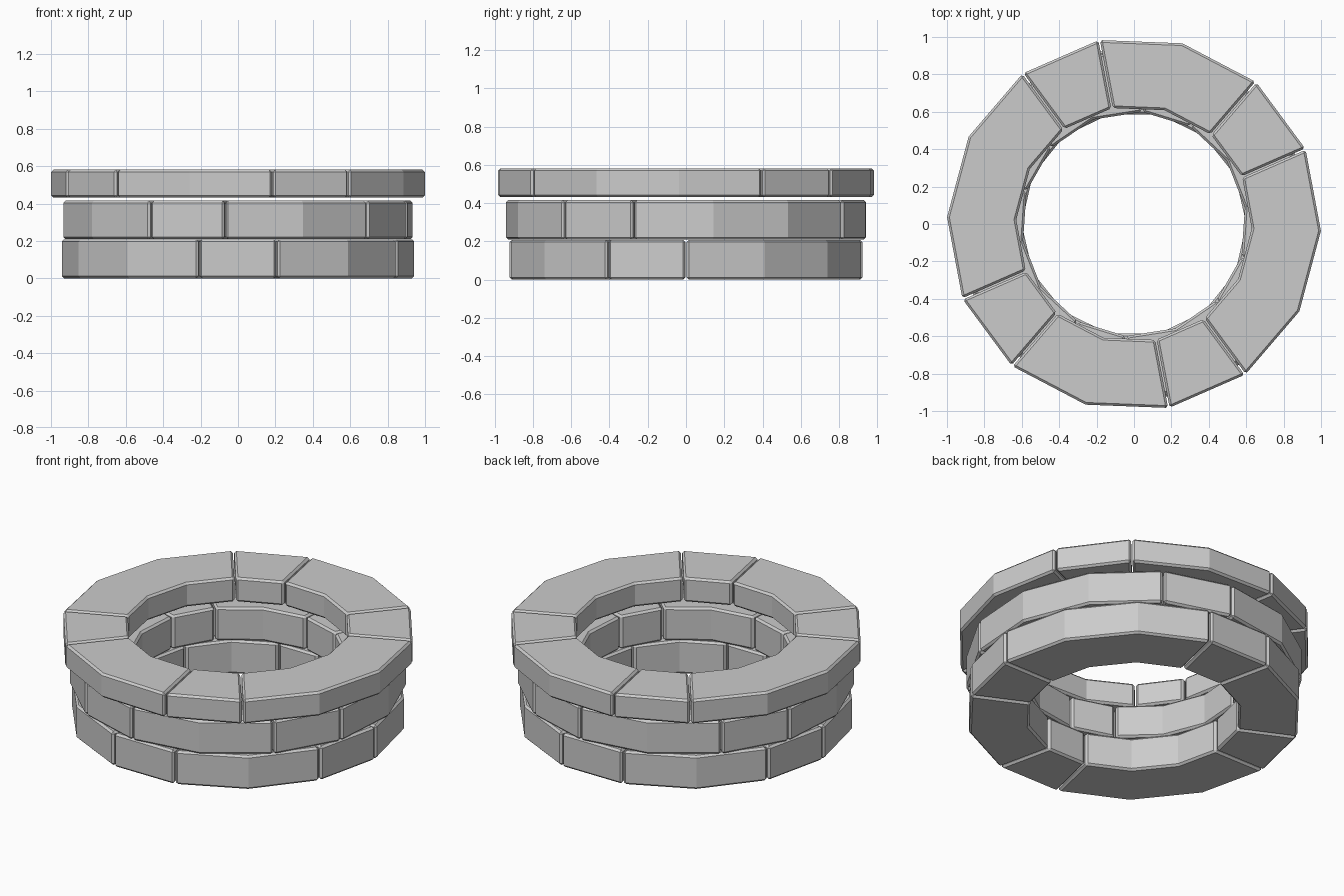
import bpy, bmesh
from math import cos, sin, radians, tau

if "Cube" in bpy.data.objects:
    bpy.data.objects.remove(bpy.data.objects["Cube"])

STEP = tau / 14          # every course is a 14-sided ring
PATTERN = [1, 2, 1, 3, 1, 2, 1, 3]   # sides covered by each stone
GAP = 0.004              # half of the joint between stones


def stone(name, start, sides, r_in, r_out, z0, z1):
    """One faceted stone spanning a number of ring sides, with chamfered edges."""
    bm = bmesh.new()
    rings = []
    for i in range(sides + 1):
        a = start + i * STEP
        # end sections are pulled back along the tangent to open the joint
        s = GAP if i == 0 else -GAP if i == sides else 0
        dx, dy = -sin(a) * s, cos(a) * s
        rings.append([bm.verts.new((r * cos(a) + dx, r * sin(a) + dy, z))
                      for r, z in ((r_in, z0), (r_out, z0), (r_out, z1), (r_in, z1))])
    for a, b in zip(rings, rings[1:]):
        for k in range(4):
            n = (k + 1) % 4
            bm.faces.new((a[k], a[n], b[n], b[k]))
    bm.faces.new(rings[0])
    bm.faces.new(rings[-1][::-1])
    bmesh.ops.recalc_face_normals(bm, faces=bm.faces)
    mesh = bpy.data.meshes.new(name)
    bm.to_mesh(mesh)
    bm.free()
    obj = bpy.data.objects.new(name, mesh)
    bpy.context.collection.objects.link(obj)
    bev = obj.modifiers.new("chamfer", 'BEVEL')
    bev.width = 0.012
    bev.segments = 1
    bev.limit_method = 'ANGLE'
    bev.angle_limit = radians(40)


def course(name, first_deg, *dims):
    a = radians(first_deg)
    for i, sides in enumerate(PATTERN):
        stone(f"{name}_{i + 1}", a, sides, *dims)
        a += sides * STEP


# Two wall courses and the wider rim on top
course("lower_stone", 77.1, 0.60, 0.945, 0.0, 0.208)
course("middle_stone", 60.1, 0.60, 0.945, 0.209, 0.415)
course("rim_stone", 23.6, 0.63, 1.0, 0.431, 0.581)
